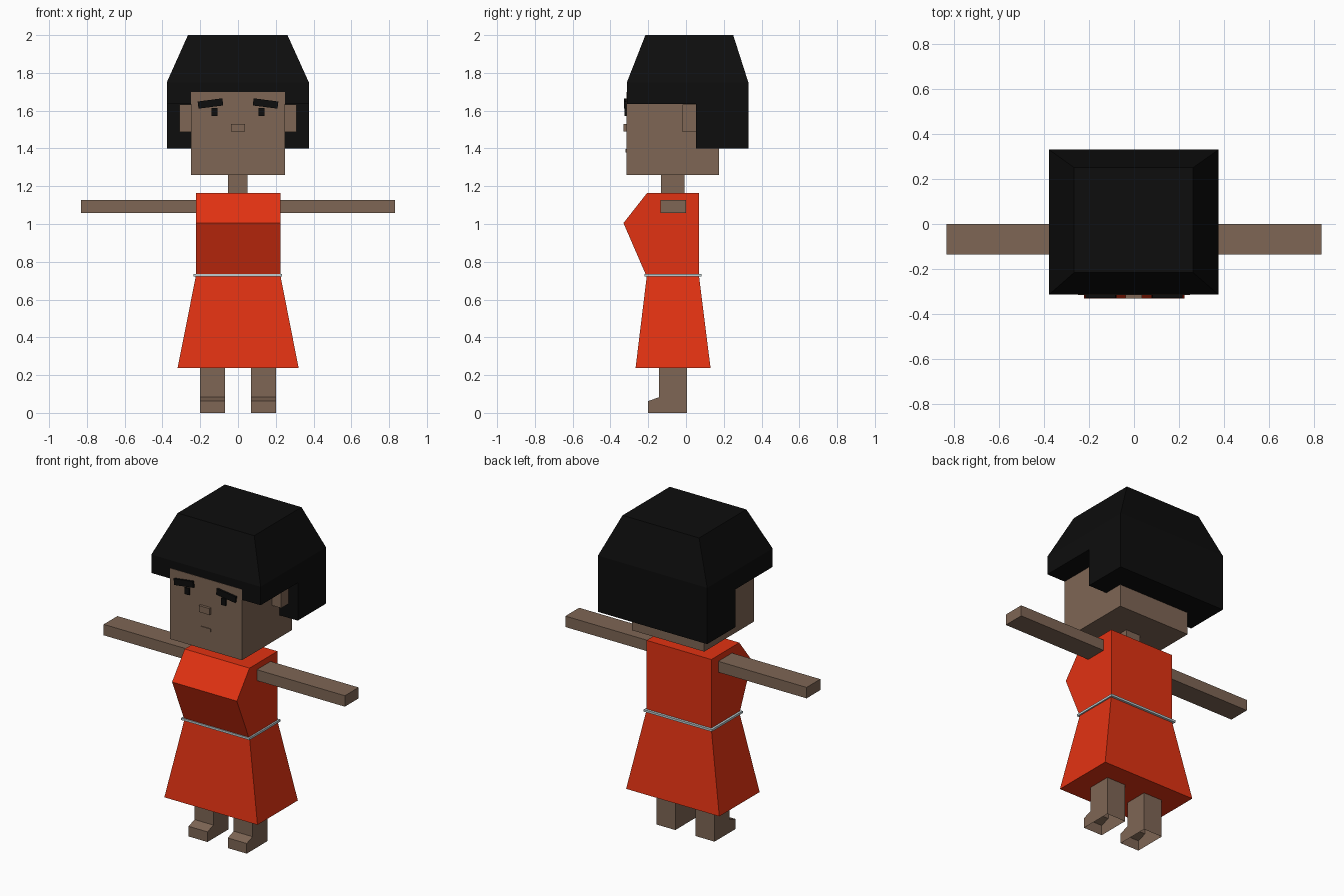
import bpy, bmesh
from mathutils import Matrix, Vector

if "Cube" in bpy.data.objects:
    bpy.data.objects.remove(bpy.data.objects["Cube"])


def material(name, rgb):
    m = bpy.data.materials.new(name)
    m.diffuse_color = (*rgb, 1)
    m.use_nodes = True
    m.node_tree.nodes["Principled BSDF"].inputs["Base Color"].default_value = m.diffuse_color
    return m


SKIN = material("brown skin", (0.21, 0.133, 0.09))
RED = material("red dress", (0.76, 0.032, 0.006))
BLACK = material("black hair", (0.004, 0.004, 0.004))
SILVER = material("silver belt", (0.52, 0.62, 0.65))


def loft(name, loop_a, loop_b, mat, open_bottom=False):
    """Solid between two matching outlines."""
    bm = bmesh.new()
    a = [bm.verts.new(p) for p in loop_a]
    b = [bm.verts.new(p) for p in loop_b]
    bm.faces.new(a)
    bm.faces.new(b)
    for i in range(len(a)):
        j = (i + 1) % len(a)
        bm.faces.new((a[i], a[j], b[j], b[i]))
    bmesh.ops.recalc_face_normals(bm, faces=bm.faces)
    if open_bottom:
        low = [f for f in bm.faces if all(v.co.z < 0.001 for v in f.verts)]
        bmesh.ops.delete(bm, geom=low, context='FACES_ONLY')
    mesh = bpy.data.meshes.new(name)
    bm.to_mesh(mesh)
    bm.free()
    mesh.materials.append(mat)
    ob = bpy.data.objects.new(name, mesh)
    bpy.context.collection.objects.link(ob)
    return ob


def rect(x, y, z):
    return [(x[0], y[0], z), (x[1], y[0], z), (x[1], y[1], z), (x[0], y[1], z)]


def box(name, x, y, z, mat):
    return loft(name, rect(x, y, z[0]), rect(x, y, z[1]), mat)


def side_prism(name, x, profile, mat, open_bottom=False):
    """Side profile (y, z) extruded across x."""
    return loft(name, [(x[0], *p) for p in profile], [(x[1], *p) for p in profile],
                mat, open_bottom)


# Head and neck
box("head", (-0.248, 0.248), (-0.315, 0.175), (1.26, 1.70), SKIN)
box("neck", (-0.052, 0.05), (-0.132, -0.008), (1.15, 1.27), SKIN)
box("nose", (-0.038, 0.036), (-0.331, -0.31), (1.49, 1.53), SKIN)
box("mouth", (-0.034, 0.034), (-0.319, -0.31), (1.378, 1.398), SKIN)

# Hair: lower bob with longer back, and tapered crown
hx, hy = (-0.377, 0.375), (-0.313, 0.33)
side_prism("hair_bob", hx, [(hy[0], 1.635), (0.052, 1.635), (0.052, 1.40),
                            (hy[1], 1.40), (hy[1], 1.75), (hy[0], 1.75)], BLACK)
loft("hair_crown", rect(hx, hy, 1.75), rect((-0.265, 0.262), (-0.215, 0.25), 2.0), BLACK)

# Paired parts
leg_profile = [(-0.2, 0), (-0.2, 0.063), (-0.142, 0.083), (-0.142, 0.26),
               (0.005, 0.26), (0.005, 0)]
for side, s in (("left", -1), ("right", 1)):
    def span(a, b):
        return sorted((a * s, b * s))
    box(side + "_ear", span(0.24, 0.31), (-0.018, 0.055), (1.487, 1.632), SKIN)
    box(side + "_eye", span(0.109, 0.141), (-0.325, -0.31), (1.572, 1.613), BLACK)
    brow = box(side + "_eyebrow", (-0.066, 0.066), (-0.328, -0.31), (-0.019, 0.019), BLACK)
    brow.data.transform(Matrix.Translation(Vector((0.146 * s, 0, 1.638)))
                        @ Matrix.Rotation(0.13 * s, 4, 'Y'))
    box(side + "_arm", span(0.215, 0.83), (-0.135, 0.0), (1.058, 1.126), SKIN)
    side_prism(side + "_leg", span(0.07, 0.2), leg_profile, SKIN, open_bottom=True)

# Dress with belt
side_prism("bodice", (-0.222, 0.224), [(-0.207, 1.163), (-0.331, 1.005), (-0.212, 0.73),
                                      (0.068, 0.73), (0.068, 1.163)], RED)
loft("skirt", rect((-0.32, 0.321), (-0.267, 0.13), 0.237),
     rect((-0.222, 0.224), (-0.207, 0.068), 0.73), RED)
box("belt", (-0.236, 0.234), (-0.221, 0.083), (0.723, 0.736), SILVER)
